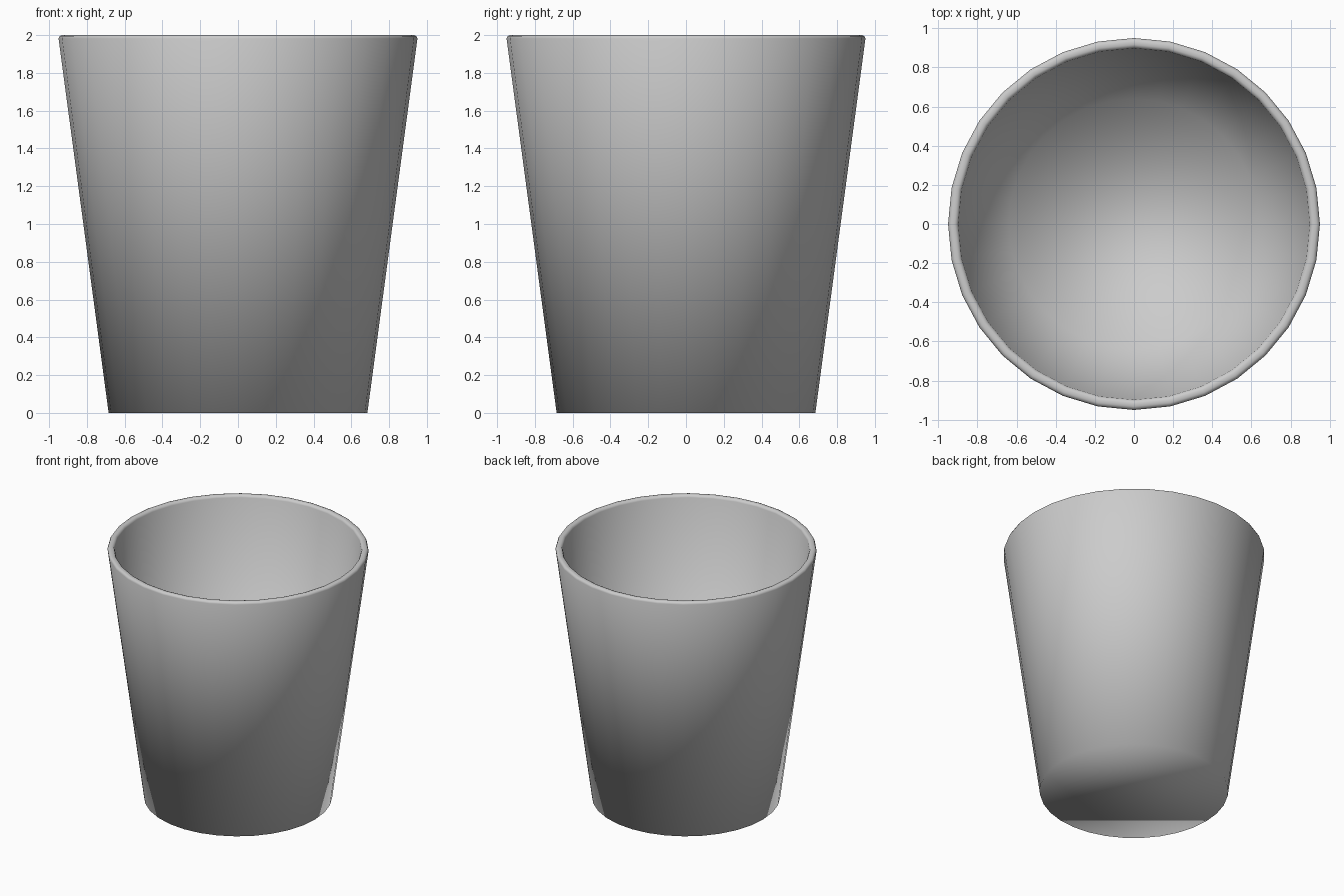
import bpy, bmesh, math

if "Cube" in bpy.data.objects:
    bpy.data.objects.remove(bpy.data.objects["Cube"])

SIDES = 32
# Profile (radius, z): outer base, outer wall, softened rim, inner wall, inner floor
PROFILE = [(0.685, 0.0), (0.95, 1.982), (0.944, 1.995), (0.932, 2.0), (0.916, 2.0),
           (0.904, 1.995), (0.898, 1.982), (0.64, 0.05)]

bm = bmesh.new()

# One ring of vertices per profile point
rings = []
for r, z in PROFILE:
    rings.append([bm.verts.new((r * math.cos(2 * math.pi * i / SIDES),
                                r * math.sin(2 * math.pi * i / SIDES), z))
                  for i in range(SIDES)])

# Walls and rim
for a, b in zip(rings, rings[1:]):
    for i in range(SIDES):
        j = (i + 1) % SIDES
        bm.faces.new((a[i], a[j], b[j], b[i]))

# Underside and inner floor
bm.faces.new(list(reversed(rings[0])))
bm.faces.new(rings[-1])

# Smooth shading throughout
for f in bm.faces:
    f.smooth = True
bmesh.ops.recalc_face_normals(bm, faces=bm.faces)

mesh = bpy.data.meshes.new("cup")
bm.to_mesh(mesh)
bm.free()
cup = bpy.data.objects.new("cup", mesh)
bpy.context.collection.objects.link(cup)
